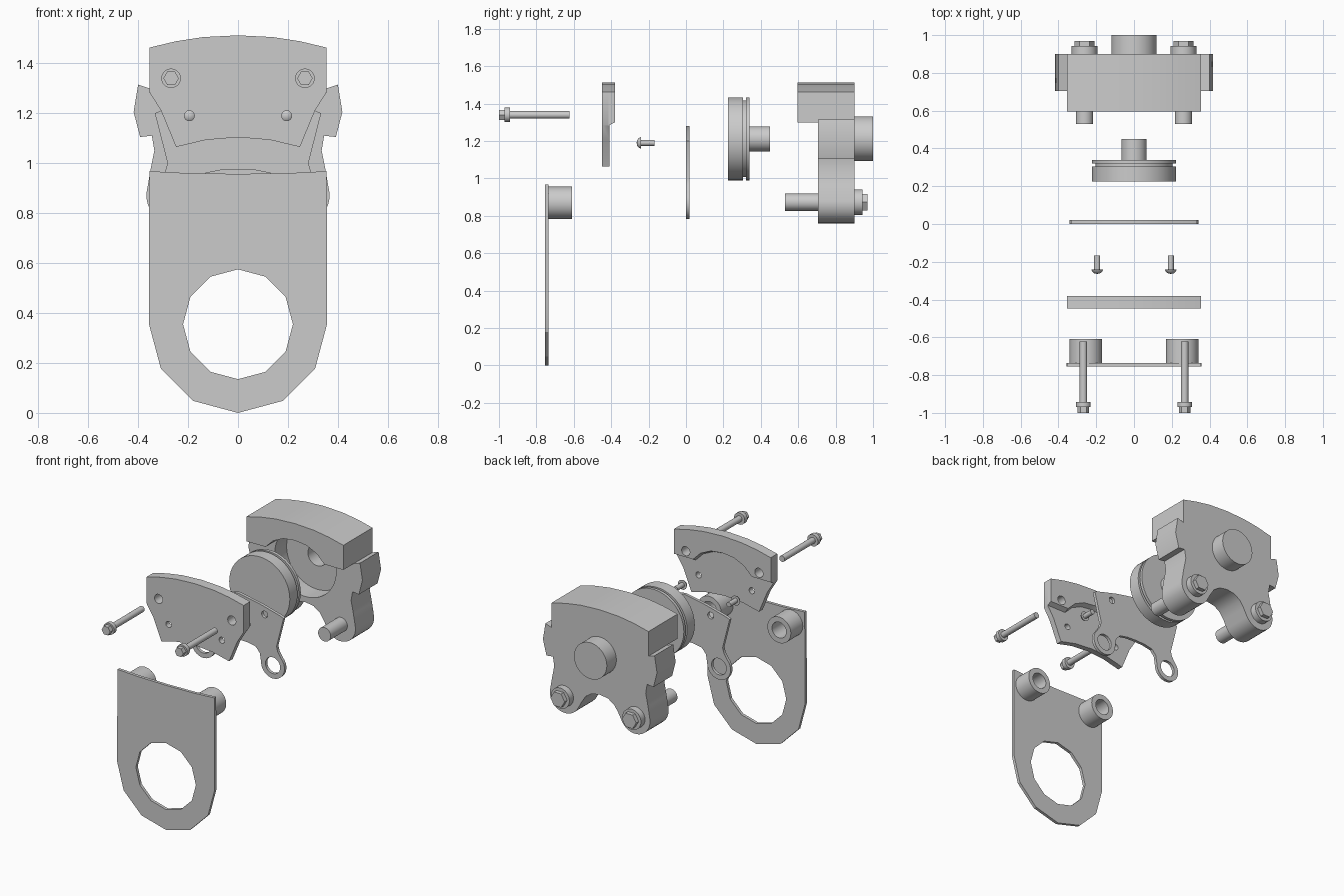
import bpy, bmesh
from math import sin, cos, pi, radians
from mathutils import Matrix

if "Cube" in bpy.data.objects:
    bpy.data.objects.remove(bpy.data.objects["Cube"])


def finish(name, bm, angle=35):
    bmesh.ops.remove_doubles(bm, verts=bm.verts, dist=1e-5)
    bmesh.ops.recalc_face_normals(bm, faces=bm.faces)
    me = bpy.data.meshes.new(name)
    bm.to_mesh(me)
    bm.free()
    ob = bpy.data.objects.new(name, me)
    bpy.context.collection.objects.link(ob)
    smooth(ob, angle)
    return ob


def smooth(ob, angle=35):
    bpy.ops.object.select_all(action='DESELECT')
    ob.select_set(True)
    bpy.context.view_layer.objects.active = ob
    bpy.ops.object.shade_smooth_by_angle(angle=radians(angle))


def prism(name, pts, y0, y1, pts1=None, angle=35):
    """Outline in x/z carried from y0 to y1 (optionally to a second outline)."""
    bm = bmesh.new()
    a = [bm.verts.new((x, y0, z)) for x, z in pts]
    b = [bm.verts.new((x, y1, z)) for x, z in (pts1 or pts)]
    bm.faces.new(a)
    bm.faces.new(b[::-1])
    n = len(a)
    for i in range(n):
        j = (i + 1) % n
        bm.faces.new((a[i], b[i], b[j], a[j]))
    return finish(name, bm, angle)


def lathe(name, prof, x, z, seg=40):
    """Spin (radius, y) points around a y-parallel axis at x, z."""
    bm = bmesh.new()
    vs = [bm.verts.new((r, y, 0)) for r, y in prof]
    es = [bm.edges.new(p) for p in zip(vs, vs[1:])]
    bmesh.ops.spin(bm, geom=vs + es, cent=(0, 0, 0), axis=(0, 1, 0),
                   angle=2 * pi, steps=seg)
    bmesh.ops.transform(bm, matrix=Matrix.Translation((x, 0, z)), verts=bm.verts)
    return finish(name, bm)


def rod(name, r, y0, y1, x, z, seg=40):
    return lathe(name, [(0, y0), (r, y0), (r, y1), (0, y1)], x, z, seg)


def combine(ob, tools, op='DIFFERENCE'):
    for t in tools:
        m = ob.modifiers.new(op, 'BOOLEAN')
        m.object, m.operation, m.solver = t, op, 'EXACT'
        bpy.context.view_layer.objects.active = ob
        bpy.ops.object.modifier_apply(modifier=m.name)
        bpy.data.objects.remove(t)
    smooth(ob)


def mirrored(half):
    """Right half, top centre to bottom centre, completed on the left."""
    return half + [(-x, z) for x, z in reversed(half) if abs(x) > 1e-6]


def arc(cx, cz, r, a0, a1, n):
    return [(cx + r * cos(radians(a0 + (a1 - a0) * i / n)),
             cz + r * sin(radians(a0 + (a1 - a0) * i / n))) for i in range(n + 1)]


SIDES = (('left', -1), ('right', 1))
TOP = [(0, 1.512), (.14, 1.505), (.25, 1.488), (.355, 1.463)]

# mounting bracket with twelve-sided opening and two blind bosses
bracket = prism('mounting_bracket', mirrored(
    [(0, .957), (.2, .96), (.355, .968)] + arc(0, .357, .357, 0, -90, 3)),
    -.755, -.735, angle=20)
combine(bracket, [prism('cut', arc(0, .355, .22, 0, 330, 11), -.8, -.7)])
smooth(bracket, 20)
for s, k in SIDES:
    lathe('bracket_boss_' + s, [(0, -.745), (.086, -.745), (.086, -.61), (.052, -.61),
                                (.052, -.73), (0, -.73)], k * .255, .87)

# long flanged bolts
for s, k in SIDES:
    x, z = k * .268, 1.34
    lathe('bolt_shaft_' + s, [(0, -.97), (.039, -.97), (.039, -.942), (.02, -.942),
                              (.02, -.622), (0, -.622)], x, z, 24)
    rod('bolt_head_' + s, .031, -1, -.965, x, z, 6)

# backing plate, with a thicker arched rim on its rear
pad = prism('front_cover', mirrored(
    TOP + [(.355, 1.285), (.308, 1.21), (.248, 1.065), (.13, 1.093), (0, 1.104)]),
    -.448, -.41)


def rim_outline(drop=0.0):
    return mirrored(TOP + [(.355, 1.30 - drop), (.215, 1.30 - drop), (.16, 1.355 - drop),
                           (.085, 1.39 - drop), (0, 1.40 - drop)])


combine(pad, [prism('rim', rim_outline(.018), -.415, -.38, rim_outline())], 'UNION')
combine(pad, [rod('cut', r, -.6, -.3, k * x, z)
              for _, k in SIDES for r, x, z in ((.03, .268, 1.34), (.02, .195, 1.19))])

# small round-head screws
for s, k in SIDES:
    lathe('small_screw_' + s, [(0, -.264), (.016, -.261), (.026, -.252), (.032, -.24),
                               (.016, -.24), (.016, -.168), (0, -.168)], k * .195, 1.19, 24)

# thin shim plate with two eyelets
shim = prism('shim_plate', mirrored(
    [(0, 1.28), (.16, 1.25), (.31, 1.21), (.333, 1.2), (.282, 1.0), (.292, .965)]
    + arc(.255, .868, .086, 45, -180, 18)
    + [(.16, .925), (.13, .96), (.07, .972), (0, .975)]), 0, .02)
combine(shim, [rod('cut', r, -.1, .1, k * x, z)
               for _, k in SIDES for r, x, z in ((.054, .255, .868), (.022, .195, 1.19))])

# grooved piston with stem
lathe('piston', [(0, .225), (.222, .225), (.222, .305), (.205, .305), (.205, .32),
                 (.222, .32), (.222, .34), (.067, .34), (.067, .45), (0, .45)], 0, 1.212, 56)

# caliper housing: eared body, bridge, rear boss and stepped bore
housing = prism('caliper_housing', mirrored(
    TOP + [(.355, 1.30), (.40, 1.315), (.418, 1.205), (.392, 1.105), (.345, 1.11),
           (.335, 1.05), (.352, .965)]
    + arc(.257, .87, .11, 5, -150, 14)
    + [(.135, .865), (.105, .91), (.06, .94), (0, .95)]), .705, .9)
combine(housing, [prism('bridge', rim_outline(), .595, .78),
                  rod('boss', .12, .85, 1.0, 0, 1.212, 56)], 'UNION')
combine(housing, [lathe('cut', [(0, .7), (.225, .7), (.225, .83), (.069, .83),
                                (.069, .96), (0, .96)], 0, 1.212, 56)])

# slide pins: front pin, rear washer and hex cap
for s, k in SIDES:
    x, z = k * .262, .873
    rod('slide_pin_' + s, .046, .53, .73, x, z, 32)
    rod('pin_washer_' + s, .068, .88, .943, x, z, 32)
    rod('pin_cap_' + s, .052, .93, .97, x, z, 6)
